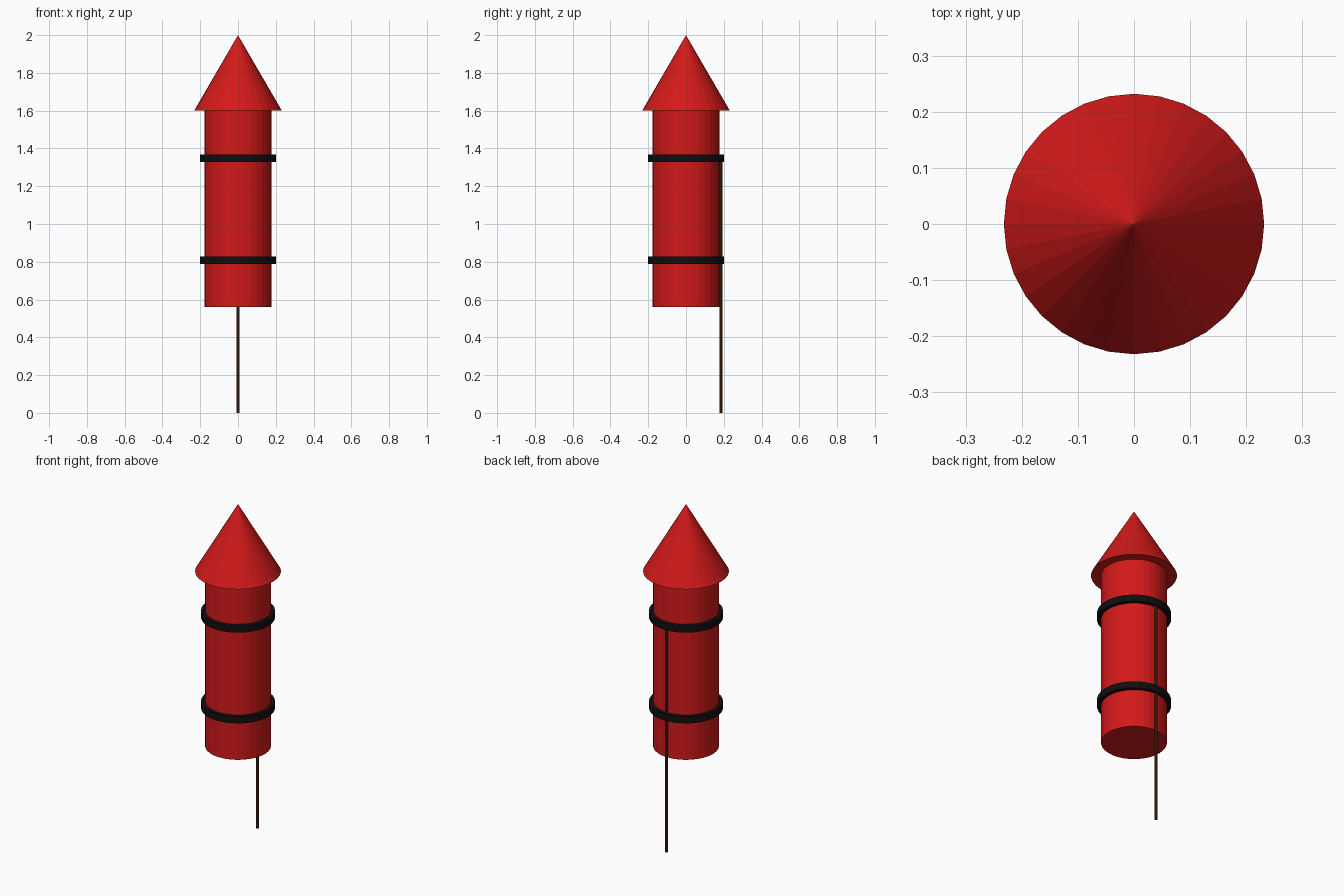
import bpy, bmesh, math

if "Cube" in bpy.data.objects:
    bpy.data.objects.remove(bpy.data.objects["Cube"])


def material(name, rgb):
    m = bpy.data.materials.new(name)
    m.diffuse_color = (*rgb, 1)
    m.use_nodes = True
    m.node_tree.nodes["Principled BSDF"].inputs["Base Color"].default_value = m.diffuse_color
    return m


red = material("red_paper", (0.65, 0.01, 0.01))
black = material("black_band", (0.005, 0.005, 0.005))
brown = material("brown_wood", (0.09, 0.03, 0.01))


def cone(name, r1, r2, z0, z1, mat, y=0, sides=32):
    bpy.ops.mesh.primitive_cone_add(vertices=sides, radius1=r1, radius2=r2,
                                    depth=z1 - z0, location=(0, y, (z0 + z1) / 2))
    ob = bpy.context.object
    ob.name = name
    ob.data.materials.append(mat)
    return ob


def band(name, r_in, r_out, z0, z1, mat, sides=32):
    # closed ring with a rectangular section
    bm = bmesh.new()
    loops = []
    for i in range(sides):
        a = 2 * math.pi * i / sides
        loops.append([bm.verts.new((r * math.sin(a), r * math.cos(a), z))
                      for r, z in ((r_in, z0), (r_out, z0), (r_out, z1), (r_in, z1))])
    for i in range(sides):
        a, b = loops[i], loops[(i + 1) % sides]
        for k in range(4):
            n = (k + 1) % 4
            bm.faces.new((a[k], a[n], b[n], b[k]))
    bmesh.ops.recalc_face_normals(bm, faces=bm.faces)
    me = bpy.data.meshes.new(name)
    bm.to_mesh(me)
    bm.free()
    me.materials.append(mat)
    bpy.context.collection.objects.link(bpy.data.objects.new(name, me))


# paper tube and pointed cap
cone("body_tube", 0.178, 0.178, 0.56, 1.6, red)
cone("nose_cone", 0.232, 0, 1.6, 2.0, red)

# two straps holding the stick
for name, z in (("lower_band", 0.807), ("upper_band", 1.347)):
    band(name, 0.178, 0.2, z - 0.02, z + 0.02, black)

# guide stick along the back
cone("guide_stick", 0.008, 0.008, 0, 1.35, brown, y=0.185, sides=8)
